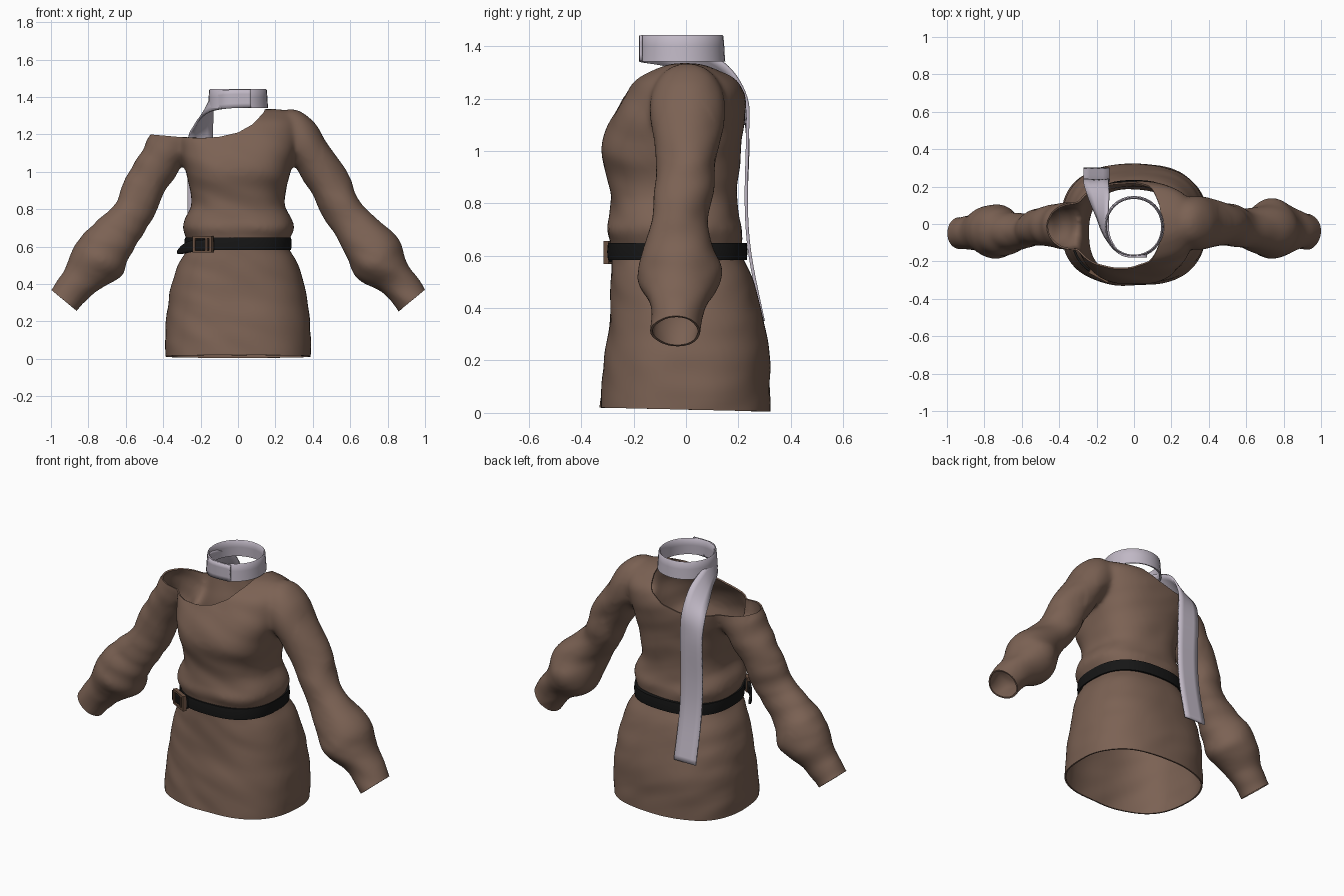
import bpy, bmesh, math
from mathutils import Vector, Matrix, noise

if "Cube" in bpy.data.objects:
    bpy.data.objects.remove(bpy.data.objects["Cube"])


def material(name, rgb):
    m = bpy.data.materials.new(name)
    m.diffuse_color = (*rgb, 1)
    m.use_nodes = True
    m.node_tree.nodes["Principled BSDF"].inputs["Base Color"].default_value = m.diffuse_color
    return m


BROWN = material("brown knit", (0.20, 0.122, 0.088))
LILAC = material("pale lilac cloth", (0.53, 0.48, 0.56))
BLACK = material("black leather", (0.008, 0.008, 0.008))
BRONZE = material("bronze metal", (0.15, 0.085, 0.055))


def activate(ob):
    bpy.ops.object.select_all(action='DESELECT')
    ob.select_set(True)
    bpy.context.view_layer.objects.active = ob


def make(name, bm, mat, angle=40):
    bmesh.ops.recalc_face_normals(bm, faces=bm.faces)
    me = bpy.data.meshes.new(name)
    bm.to_mesh(me)
    bm.free()
    me.materials.append(mat)
    ob = bpy.data.objects.new(name, me)
    bpy.context.collection.objects.link(ob)
    activate(ob)
    bpy.ops.object.shade_smooth_by_angle(angle=math.radians(angle))
    return ob


def apply(ob, kind, **settings):
    m = ob.modifiers.new(kind.lower(), kind)
    for k, v in settings.items():
        setattr(m, k, v)
    activate(ob)
    bpy.ops.object.modifier_apply(modifier=m.name)


def smooth_rows(rows, n):
    """Catmull-Rom interpolation of rows of numbers."""
    out = []
    for i in range(len(rows) - 1):
        quad = [rows[max(i - 1, 0)], rows[i], rows[i + 1], rows[min(i + 2, len(rows) - 1)]]
        for s in range(n):
            t = s / n
            out.append([0.5 * (2 * b + (c - a) * t + (2 * a - 5 * b + 4 * c - d) * t * t
                               + (3 * b - a - 3 * c + d) * t ** 3) for a, b, c, d in zip(*quad)])
    return out + [list(rows[-1])]


def loft(bm, rings, caps=False, cyclic=False, closed=True):
    vs = [[bm.verts.new(p) for p in r] for r in rings]
    n = len(vs[0])
    for i in range(len(vs) if cyclic else len(vs) - 1):
        a, b = vs[i], vs[(i + 1) % len(vs)]
        for j in range(n if closed else n - 1):
            k = (j + 1) % n
            bm.faces.new((a[j], a[k], b[k], b[j]))
    if caps:
        bm.faces.new(vs[0][::-1])
        bm.faces.new(vs[-1])


def oval(z, rx, front, back, n=64, e=2.5):
    """Rounded-square ring at height z."""
    pts = []
    for i in range(n):
        a = 2 * math.pi * i / n
        c, s = math.cos(a), math.sin(a)
        pts.append(Vector((rx * math.copysign(abs(c) ** (2 / e), c),
                           (front + back) / 2 + (back - front) / 2 * math.copysign(abs(s) ** (2 / e), s), z)))
    return pts


# Dress body: height, half width, front y, back y
BODY = [(-0.06, .39, -.33, .32), (.02, .39, -.33, .32), (.2, .385, -.312, .32), (.3, .372, -.297, .308),
        (.42, .35, -.29, .28), (.52, .315, -.285, .25), (.6, .266, -.28, .215), (.65, .28, -.288, .215),
        (.70, .296, -.305, .217), (.75, .285, -.292, .2), (.82, .252, -.288, .195), (.9, .257, -.30, .2),
        (1.0, .28, -.325, .21), (1.1, .31, -.295, .223), (1.2, .33, -.24, .228), (1.27, .32, -.195, .195),
        (1.32, .27, -.11, .11), (1.335, .2, -.05, .05)]
bm = bmesh.new()
loft(bm, [oval(*r) for r in smooth_rows(BODY, 4)], caps=True)

# Sleeves: upper edge x z, lower edge x z, y range
SLEEVE = [(.15, 1.30, .15, 1.08, -.1, .1), (.30, 1.335, .24, 1.05, -.13, .14), (.40, 1.27, .30, 1.03, -.14, .15),
          (.475, 1.16, .35, .95, -.125, .135), (.535, 1.07, .40, .88, -.12, .12), (.605, .96, .44, .78, -.115, .105),
          (.65, .84, .515, .66, -.13, .08), (.74, .755, .57, .57, -.155, .09), (.855, .64, .615, .46, -.188, .135),
          (.89, .56, .665, .405, -.17, .12), (.92, .49, .77, .355, -.14, .085), (1.0, .37, .86, .255, -.135, .058),
          (1.06, .293, .92, .178, -.135, .058)]
for side in (1, -1):
    rings = []
    for ux, uz, lx, lz, y0, y1 in smooth_rows(SLEEVE, 4):
        if side < 0:  # the slipped sleeve is a little slimmer
            y0, y1 = y0 * .93 - .01, y1 * .9 - .015
            ux += .02 * max(0, 1 - abs(ux - .45) / .15)
        mid = Vector(((ux + lx) / 2, (y0 + y1) / 2, (uz + lz) / 2))
        up = Vector(((ux - lx) / 2, 0, (uz - lz) / 2))
        ring = []
        for i in range(32):
            a = 2 * math.pi * i / 32
            p = mid + up * math.cos(a) + Vector((0, (y1 - y0) / 2 * math.sin(a), 0))
            ring.append((p.x * side, p.y, p.z))
        rings.append(ring)
    loft(bm, rings, caps=True)
dress = make("dress", bm, BROWN)
apply(dress, 'REMESH', mode='VOXEL', voxel_size=0.014)
apply(dress, 'SMOOTH', factor=0.5, iterations=8)

# Soft cloth folds, then open the hem, cuffs and slanted neckline
NECK = smooth_rows([(-2, 1.205), (-.47, 1.2), (-.3, 1.185), (-.2, 1.18), (-.1, 1.187), (0, 1.21),
                    (.08, 1.255), (.135, 1.315), (.18, 1.41), (2, 3)], 1)


def neck_height(x):
    for (x0, z0), (x1, z1) in zip(NECK, NECK[1:]):
        if x <= x1:
            return z0 + (z1 - z0) * (x - x0) / (x1 - x0)
    return 3


bm = bmesh.new()
bm.from_mesh(dress.data)
bm.normal_update()
moves = []
for v in bm.verts:
    p = v.co
    amount = .011 if abs(p.x) > .45 else .006
    fold = noise.noise(Vector((p.x * 5, p.y * 5, p.z * 11 + p.x * 4)))
    moves.append(v.normal * fold * amount)
for v, d in zip(bm.verts, moves):
    v.co += d


def cut(co, no):
    bmesh.ops.bisect_plane(bm, geom=bm.verts[:] + bm.edges[:] + bm.faces[:], dist=1e-6,
                           plane_co=co, plane_no=no, clear_outer=True)


cut((0, 0, .0125), (0, -.023, -1))
for side in (1, -1):
    cut((.93 * side, 0, .3125), (.635 * side, 0, -.773))
for v in bm.verts:
    v.co.z -= neck_height(v.co.x)
cut((0, 0, 0), (0, 0, 1))
for v in bm.verts:
    v.co.z += neck_height(v.co.x)
bm.to_mesh(dress.data)
bm.free()
dress.data.materials.clear()
dress.data.materials.append(BROWN)
apply(dress, 'SOLIDIFY', thickness=0.009, offset=-1)
activate(dress)
bpy.ops.object.shade_smooth_by_angle(angle=math.radians(50))

# Belt band
bm = bmesh.new()
loft(bm, [oval(.583, .284, -.298, .232), oval(.615, .287, -.301, .235), oval(.648, .284, -.298, .232),
          oval(.648, .262, -.276, .21), oval(.583, .262, -.276, .21)], cyclic=True)
make("belt", bm, BLACK)


def strip(name, rows, mat, thick, n=6):
    """Flat ribbon: centre xyz and half-width vector xyz per row."""
    b = bmesh.new()
    loft(b, [[Vector(r[:3]) + Vector(r[3:]) * t for t in (-1, -.5, 0, .5, 1)]
             for r in smooth_rows(rows, n)], closed=False)
    ob = make(name, b, mat)
    apply(ob, 'SOLIDIFY', thickness=thick, offset=0)
    return ob


# Loose belt end past the buckle
strip("belt_end", [(-.13, -.288, .608, 0, 0, .03), (-.2, -.268, .606, 0, 0, .03), (-.255, -.235, .60, 0, 0, .03),
                   (-.295, -.19, .585, 0, 0, .023), (-.32, -.14, .57, 0, 0, .008)], BLACK, .012)

# Buckle frame and prong
bm = bmesh.new()
place = Matrix.Translation((-.182, -.268, .612)) @ Matrix.Rotation(math.radians(-28), 4, 'Z')
for x, z, w, h in [(-.05, 0, .015, .088), (.05, 0, .015, .088), (0, .038, .1, .012), (0, -.038, .1, .012),
                   (.025, 0, .01, .07)]:
    bmesh.ops.create_cube(bm, size=1, matrix=place @ Matrix.Translation((x, -.012, z))
                          @ Matrix.Diagonal((w, .022, h, 1)))
make("buckle", bm, BRONZE)

# Scarf loop around the neck
bm = bmesh.new()
loft(bm, [oval(z, r, -.015 - r - .004, -.015 + r + .004, 32, 2.05) for z, r in
          [(1.342, .161), (1.365, .159), (1.40, .157), (1.438, .154), (1.442, .150), (1.438, .145),
           (1.40, .147), (1.345, .15)]], cyclic=True)
make("scarf_loop", bm, LILAC, 60)

# Scarf tail: leaves the front, passes over the bare shoulder and hangs behind
strip("scarf_tail", [(.07, -.172, 1.392, 0, 0, .048), (-.06, -.165, 1.388, 0, 0, .05),
                     (-.14, -.075, 1.372, .01, 0, .05), (-.17, .04, 1.34, .03, 0, .05),
                     (-.185, .14, 1.28, .05, .02, .04), (-.2, .215, 1.19, .065, .015, .01),
                     (-.2, .235, 1.06, .07, 0, 0), (-.2, .23, .8, .07, 0, 0),
                     (-.2, .245, .6, .07, 0, 0), (-.2, .295, .35, .07, 0, 0)], LILAC, .012)
